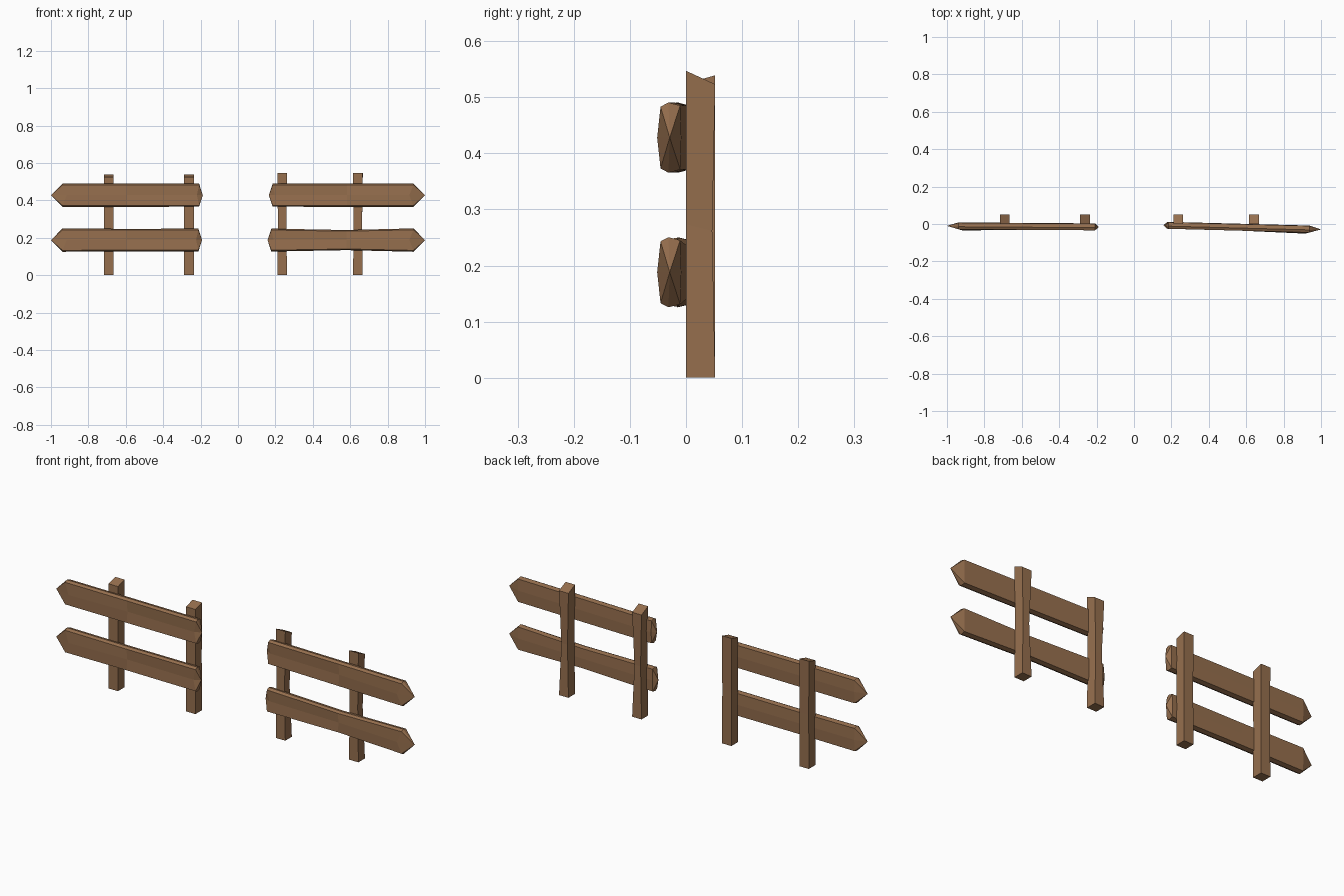
import bpy
import bmesh

cube = bpy.data.objects.get("Cube")
if cube:
    bpy.data.objects.remove(cube, do_unlink=True)

wood = bpy.data.materials.new("brown wood")
wood.use_nodes = True
COLOUR = (0.305, 0.159, 0.076, 1)
wood.diffuse_color = COLOUR
wood.node_tree.nodes["Principled BSDF"].inputs["Base Color"].default_value = COLOUR


def finish(bm, name):
    bmesh.ops.recalc_face_normals(bm, faces=bm.faces)
    mesh = bpy.data.meshes.new(name)
    bm.to_mesh(mesh)
    bm.free()
    mesh.materials.append(wood)
    obj = bpy.data.objects.new(name, mesh)
    bpy.context.collection.objects.link(obj)


def bridge(bm, a, b):
    for i in range(len(a)):
        j = (i + 1) % len(a)
        bm.faces.new((a[i], a[j], b[j], b[i]))


# Square post with a slanted top and an optional hewn waist
def post(name, x, front_top, back_top, waist):
    bm = bmesh.new()
    half, depth = 0.026, 0.052
    rings = []
    for level in (0, 0.5, 1):
        pinch = waist if level == 0.5 else 0
        fx, bx = half * (1 - 0.4 * pinch), half * (1 - pinch)
        back = depth - 0.015 * pinch
        rings.append([bm.verts.new(p) for p in (
            (x - fx, 0, front_top * level), (x + fx, 0, front_top * level),
            (x + bx, back, back_top * level), (x - bx, back, back_top * level))])
    bridge(bm, rings[0], rings[1])
    bridge(bm, rings[1], rings[2])
    bm.faces.new(rings[0])
    bm.faces.new(rings[2])
    finish(bm, name)


# Faceted plank: long point at the outer end, blunt point at the inner end
SECTION = [(-0.019, 0), (-0.018, 0.055), (-0.004, 0.0625), (0.017, 0.057),
           (0.019, 0), (0.017, -0.057), (-0.004, -0.0625), (-0.018, -0.055)]


def rail(name, outer, inner, y_outer, y_inner, z, pinch):
    bm = bmesh.new()
    s = 1 if outer > inner else -1

    def centre_y(x):
        return y_inner + (y_outer - y_inner) * (x - inner) / (outer - inner)

    # station: x, height scale, front ridge offset, ridge setback
    stations = [(outer - s * 0.062, 1, -0.005, -s * 0.022),
                ((outer + inner) / 2, 1 - pinch, 0.005, 0),
                (inner + s * 0.02, 0.98, 0.002, s * 0.012)]
    rings = []
    for x, scale, ridge, setback in stations:
        ring = []
        for i, (y, h) in enumerate(SECTION):
            px = x + (setback if i == 0 else 0)
            py = centre_y(x) + y + (ridge if i == 0 else 0)
            ring.append(bm.verts.new((px, py, z + h * scale)))
        rings.append(ring)
    bridge(bm, rings[0], rings[1])
    bridge(bm, rings[1], rings[2])
    for ring, x in ((rings[0], outer), (rings[2], inner)):
        tip = bm.verts.new((x, centre_y(x), z))
        for i in range(len(ring)):
            bm.faces.new((ring[i], ring[(i + 1) % len(ring)], tip))
    finish(bm, name)


# Right-hand section: straight posts
post("right_outer_post", -0.691, 0.524, 0.539, 0.04)
post("right_inner_post", -0.262, 0.524, 0.539, 0.04)
rail("right_upper_rail", -1, -0.188, -0.010, -0.016, 0.428, 0)
rail("right_lower_rail", -1, -0.192, -0.010, -0.016, 0.188, 0.04)

# Left-hand section: waisted posts and rails angled forward
post("left_inner_post", 0.236, 0.547, 0.523, 0.35)
post("left_outer_post", 0.641, 0.547, 0.523, 0.35)
rail("left_upper_rail", 1, 0.165, -0.029, -0.007, 0.428, 0)
rail("left_lower_rail", 1, 0.158, -0.029, -0.007, 0.188, 0.14)
